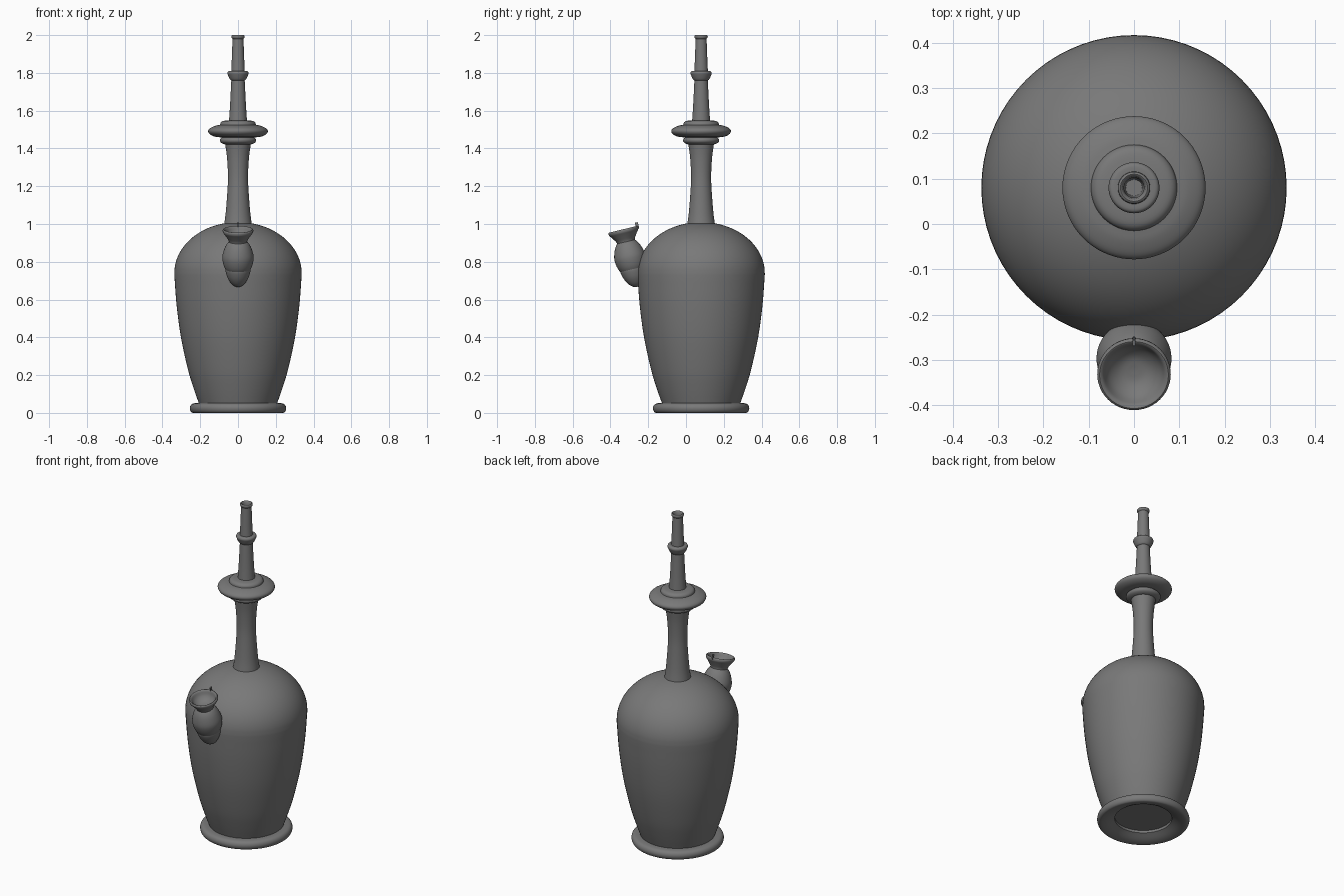
import bpy, bmesh, math
from mathutils import Matrix, Vector

cube = bpy.data.objects.get("Cube")
if cube:
    bpy.data.objects.remove(cube, do_unlink=True)

AXIS_Y = 0.08
grey = bpy.data.materials.new("dark grey bronze")
grey.use_nodes = True
COLOUR = (0.19, 0.19, 0.19, 1)
grey.diffuse_color = COLOUR
grey.node_tree.nodes["Principled BSDF"].inputs["Base Color"].default_value = COLOUR


def smooth_path(points, steps=4):
    """Catmull-Rom curve through the given (radius, height) points."""
    p = [Vector(q) for q in points]
    p = [2 * p[0] - p[1]] + p + [2 * p[-1] - p[-2]]
    out = []
    for a, b, c, d in zip(p, p[1:], p[2:], p[3:]):
        for i in range(steps):
            t = i / steps
            out.append(0.5 * (2 * b + (c - a) * t + (2 * a - 5 * b + 4 * c - d) * t * t
                              + (3 * b - a - 3 * c + d) * t ** 3))
    return out + [p[-2]]


def lathe(name, sections, matrix, segments=72):
    """Spin smooth profile sections, which join at creases, round local z."""
    profile = []
    for section in sections:
        profile += smooth_path(section) if len(section) > 2 else [Vector(q) for q in section]
    bm = bmesh.new()
    verts = [bm.verts.new((max(q.x, 0), 0, q.y)) for q in profile]
    edges = [bm.edges.new(pair) for pair in zip(verts, verts[1:])]
    bmesh.ops.spin(bm, geom=verts + edges, cent=(0, 0, 0), axis=(0, 0, 1),
                   angle=math.tau, steps=segments, use_duplicate=False)
    bmesh.ops.remove_doubles(bm, verts=bm.verts, dist=0.0002)
    bmesh.ops.recalc_face_normals(bm, faces=bm.faces)
    return finish(name, bm, matrix)


def finish(name, bm, matrix):
    mesh = bpy.data.meshes.new(name)
    bm.to_mesh(mesh)
    bm.free()
    mesh.materials.append(grey)
    obj = bpy.data.objects.new(name, mesh)
    obj.matrix_world = matrix
    bpy.context.collection.objects.link(obj)
    bpy.ops.object.select_all(action="DESELECT")
    obj.select_set(True)
    bpy.context.view_layer.objects.active = obj
    bpy.ops.object.shade_smooth_by_angle(angle=math.radians(35))
    return obj


upright = Matrix.Translation((0, AXIS_Y, 0))

# Foot ring with a recessed base
lathe("foot_ring", [
    [(0, 0.045), (0.158, 0.045)],
    [(0.158, 0.03), (0.2, 0.008), (0.235, 0), (0.25, 0.008), (0.255, 0.026),
     (0.248, 0.043), (0.23, 0.051), (0.19, 0.053)],
], upright)

# Body: tapering wall and domed shoulder
shoulder = [(0.337 * math.cos(a), 0.74 + 0.27 * math.sin(a))
            for a in (math.radians(d) for d in range(0, 79, 6))]
lathe("body", [
    [(0.205, 0.045), (0.235, 0.13), (0.265, 0.23), (0.302, 0.4), (0.325, 0.57), (0.337, 0.73)],
    shoulder + [(0.04, 1.008)],
], upright)

# Neck, flaring at both ends
lathe("neck", [
    [(0.073, 1.0), (0.065, 1.06), (0.057, 1.16), (0.053, 1.25), (0.058, 1.35), (0.068, 1.425)],
], upright)

# Disc flange with a collar below and above
lathe("flange", [
    [(0.05, 1.42), (0.075, 1.423), (0.092, 1.433), (0.095, 1.447), (0.085, 1.458)],
    [(0.085, 1.458), (0.125, 1.463), (0.15, 1.476), (0.158, 1.492), (0.148, 1.507),
     (0.12, 1.52), (0.095, 1.525)],
    [(0.095, 1.525), (0.091, 1.537), (0.075, 1.546), (0.03, 1.55)],
], upright)

# Upper tube, bead and hollow mouthpiece
lathe("upper_tube", [[(0.048, 1.54), (0.042, 1.63), (0.035, 1.77)]], upright)
lathe("tube_bead", [
    [(0.03, 1.757), (0.042, 1.765), (0.054, 1.79), (0.056, 1.8), (0.05, 1.809), (0.03, 1.81)],
], upright)
lathe("mouthpiece", [
    [(0.036, 1.805), (0.033, 1.87), (0.029, 1.98)],
    [(0.029, 1.98), (0.034, 1.986), (0.035, 1.995), (0.03, 2.0), (0.025, 1.995)],
    [(0.022, 1.98), (0.018, 1.8)],
    [(0.018, 1.8), (0, 1.8)],
], upright)

# Filling spout: tilted forward, measured down from its rim
tilt = Matrix.Translation((0, -0.333, 0.97)) @ Matrix.Rotation(math.radians(13.6), 4, "X")
lathe("spout_cup", [
    [(0, -0.05), (0.03, -0.046), (0.055, -0.028), (0.069, -0.002)],
    [(0.069, -0.002), (0.076, 0.002), (0.081, -0.004), (0.08, -0.014)],
    [(0.08, -0.014), (0.064, -0.036), (0.05, -0.058), (0.046, -0.075)],
], tilt, 48)
lathe("spout_bulb", [
    [(0.035, -0.062), (0.05, -0.068), (0.068, -0.095), (0.081, -0.135), (0.082, -0.165),
     (0.074, -0.2), (0.058, -0.23)],
], tilt, 48)
lathe("spout_socket", [
    [(0.066, -0.205), (0.066, -0.225), (0.056, -0.26), (0.038, -0.29), (0.018, -0.307), (0, -0.312)],
], tilt, 48)

# Small hinge lug at the back of the cup rim
bm = bmesh.new()
bmesh.ops.create_cube(bm, size=1, matrix=Matrix.Translation((0, 0.077, 0.004))
                      @ Matrix.Diagonal((0.007, 0.016, 0.034, 1)))
bmesh.ops.bevel(bm, geom=bm.edges[:], offset=0.002, segments=2, affect="EDGES")
finish("hinge_lug", bm, tilt)
